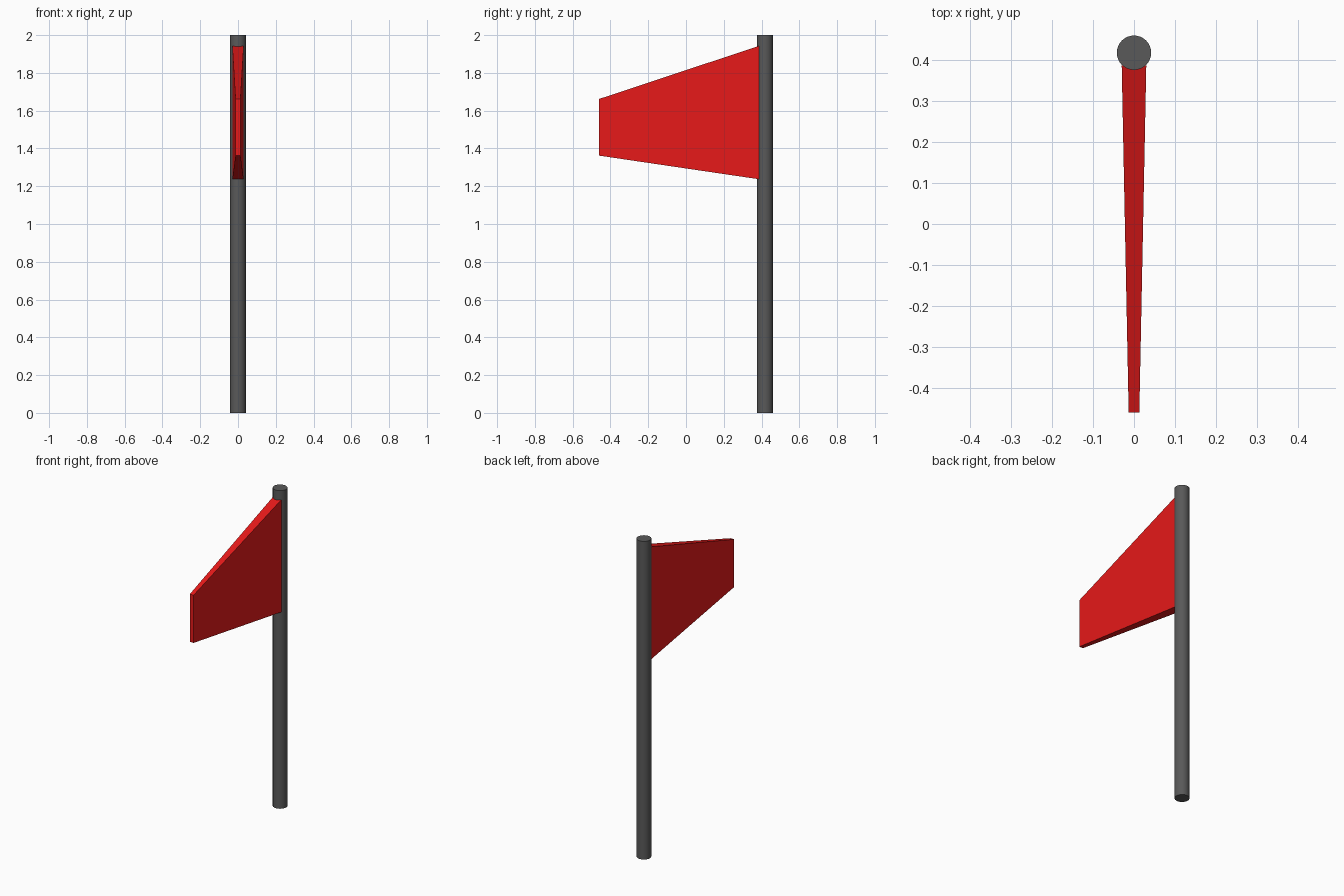
import bpy
import bmesh

if "Cube" in bpy.data.objects:
    bpy.data.objects.remove(bpy.data.objects["Cube"])


def paint(obj, name, color):
    mat = bpy.data.materials.new(name)
    mat.diffuse_color = color
    mat.use_nodes = True
    mat.node_tree.nodes["Principled BSDF"].inputs["Base Color"].default_value = mat.diffuse_color
    obj.data.materials.append(mat)


# Pole: plain upright cylinder
bpy.ops.mesh.primitive_cylinder_add(vertices=32, radius=0.042, depth=2, location=(0, 0.418, 1))
pole = bpy.context.object
pole.name = "pole"
bpy.ops.object.shade_smooth_by_angle()
paint(pole, "dark_grey", (0.1, 0.1, 0.1, 1))

# Flag: solid tapering in height and thickness from the pole to the tip
# (y, half thickness, bottom z, top z)
SECTIONS = [(0.387, 0.03, 1.237, 1.943), (-0.46, 0.013, 1.362, 1.662)]
bm = bmesh.new()
rings = [[bm.verts.new((x, y, z)) for x, z in ((-t, lo), (t, lo), (t, hi), (-t, hi))]
         for y, t, lo, hi in SECTIONS]
root, tip = rings
bm.faces.new(root)
bm.faces.new(tip)
for i in range(4):
    j = (i + 1) % 4
    bm.faces.new((root[i], root[j], tip[j], tip[i]))
bmesh.ops.recalc_face_normals(bm, faces=bm.faces)
mesh = bpy.data.meshes.new("flag")
bm.to_mesh(mesh)
bm.free()
flag = bpy.data.objects.new("flag", mesh)
bpy.context.collection.objects.link(flag)
paint(flag, "red", (0.8, 0.01, 0.01, 1))
